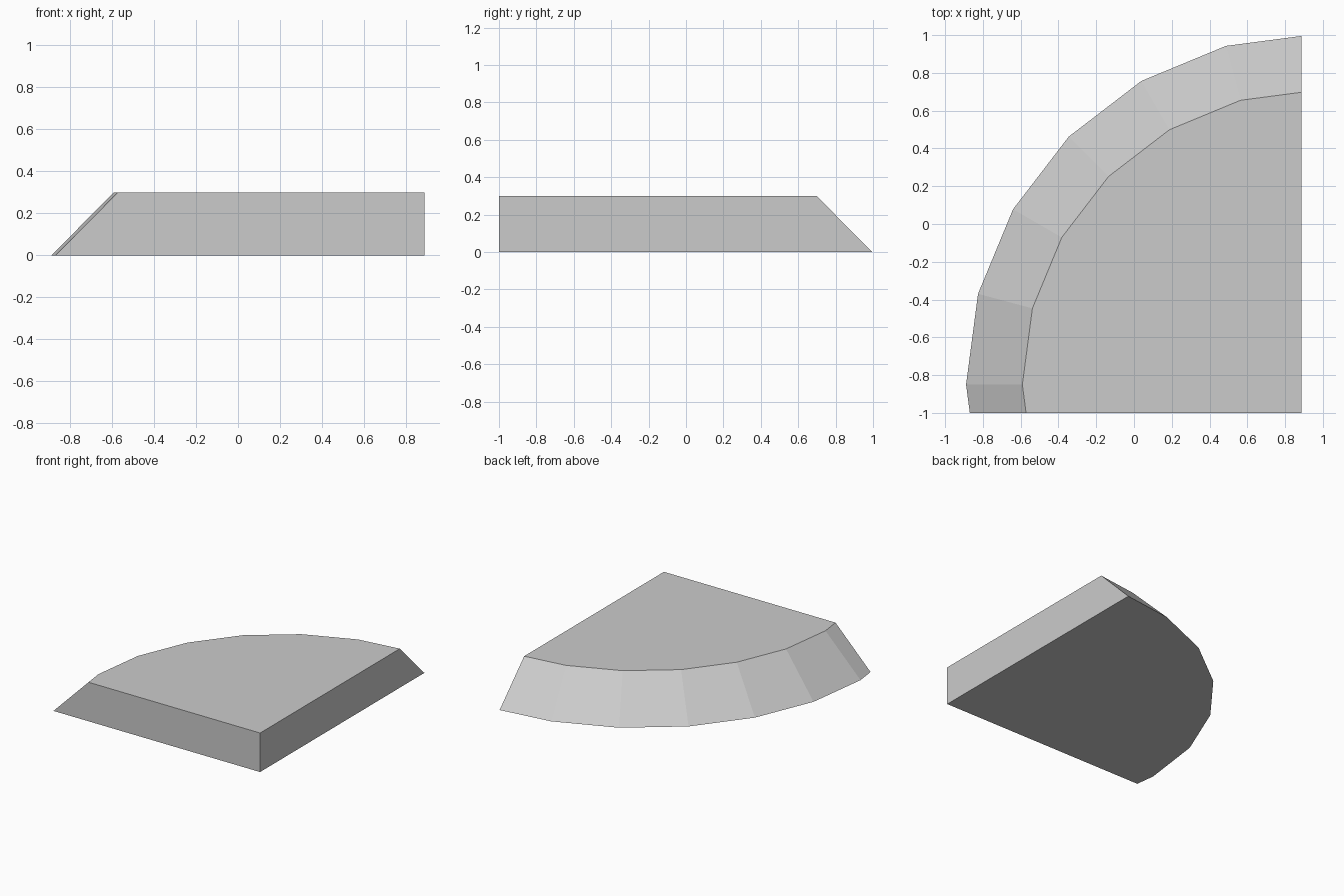
import bpy
import bmesh
from mathutils import Matrix, Vector

if "Cube" in bpy.data.objects:
    bpy.data.objects.remove(bpy.data.objects["Cube"])

HEIGHT = 0.30
CENTRE = Vector((0.967, -0.85, HEIGHT / 2))

grey = bpy.data.materials.new("light grey")
grey.diffuse_color = (0.6, 0.6, 0.6, 1)
grey.use_nodes = True
grey.node_tree.nodes["Principled BSDF"].inputs["Base Color"].default_value = grey.diffuse_color

# Bevelled disc: 24-sided frustum with a 45 degree rim
bm = bmesh.new()
bmesh.ops.create_cone(bm, cap_ends=True, segments=24, radius1=1.856,
                      radius2=1.558, depth=HEIGHT,
                      matrix=Matrix.Translation(CENTRE))


# Cut away everything on the side the normal points to, then close the cut
def trim(point, normal):
    geom = bm.verts[:] + bm.edges[:] + bm.faces[:]
    cut = bmesh.ops.bisect_plane(bm, geom=geom, plane_co=point,
                                 plane_no=normal, clear_outer=True)
    edges = [e for e in cut["geom_cut"] if isinstance(e, bmesh.types.BMEdge)]
    bmesh.ops.contextual_create(bm, geom=edges)


# Straight right and front sides of the quarter wedge
trim((0.888, 0, 0), (1, 0, 0))
trim((0, -1, 0), (0, -1, 0))
bmesh.ops.recalc_face_normals(bm, faces=bm.faces[:])

mesh = bpy.data.meshes.new("quarter_platform")
bm.to_mesh(mesh)
bm.free()
mesh.materials.append(grey)
platform = bpy.data.objects.new("quarter_platform", mesh)
bpy.context.collection.objects.link(platform)
